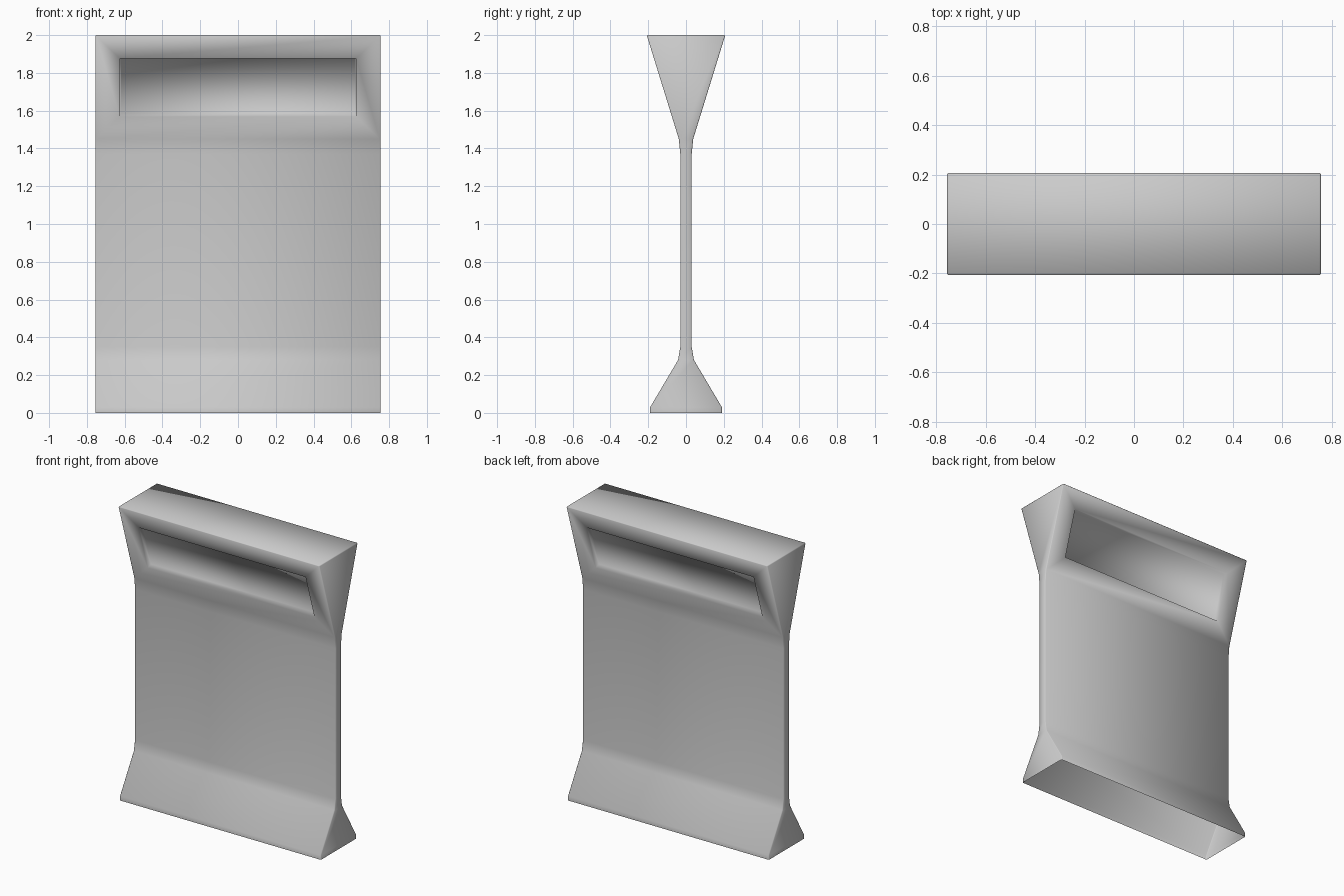
import bpy, bmesh

if "Cube" in bpy.data.objects:
    bpy.data.objects.remove(bpy.data.objects["Cube"])

HALF_X = 0.755
# Half thickness in y at each height: flared foot, thin web, flared head
PROFILE = [(0.0, 0.19), (0.03, 0.19), (0.28, 0.042), (0.35, 0.03),
           (1.37, 0.03), (1.45, 0.038), (2.0, 0.208)]

bm = bmesh.new()

# Stacked rectangular rings, hollow and open at the bottom
rings = []
for z, y in PROFILE:
    rings.append([bm.verts.new(p) for p in (
        (-HALF_X, -y, z), (HALF_X, -y, z), (HALF_X, y, z), (-HALF_X, y, z))])
for low, high in zip(rings, rings[1:]):
    for i in range(4):
        j = (i + 1) % 4
        bm.faces.new((low[i], low[j], high[j], high[i]))
bm.faces.new(rings[-1])
bm.normal_update()

# Small chamfer on the upright corners and around the top
corner_edges = [bm.edges.get((low[i], high[i]))
                for low, high in zip(rings, rings[1:]) for i in range(4)]
top_edges = [bm.edges.get((rings[-1][i], rings[-1][(i + 1) % 4])) for i in range(4)]
bmesh.ops.bevel(bm, geom=corner_edges + top_edges, offset=0.005,
                segments=1, affect='EDGES', clamp_overlap=True)
bm.normal_update()

# Recessed panel on the front and back of the head
for side in (-1, 1):
    panel = max((f for f in bm.faces
                 if f.normal.y * side > 0.7 and f.calc_center_median().z > 1.6),
                key=lambda f: f.calc_area())
    bmesh.ops.inset_region(bm, faces=[panel], thickness=0.124, use_even_offset=True)
    bm.normal_update()
    bmesh.ops.inset_region(bm, faces=[panel], thickness=0.008, depth=-0.03,
                           use_even_offset=True)
    bm.normal_update()

for f in bm.faces:
    f.smooth = True

mesh = bpy.data.meshes.new("slab_body")
bm.to_mesh(mesh)
bm.free()
body = bpy.data.objects.new("slab_body", mesh)
bpy.context.collection.objects.link(body)
